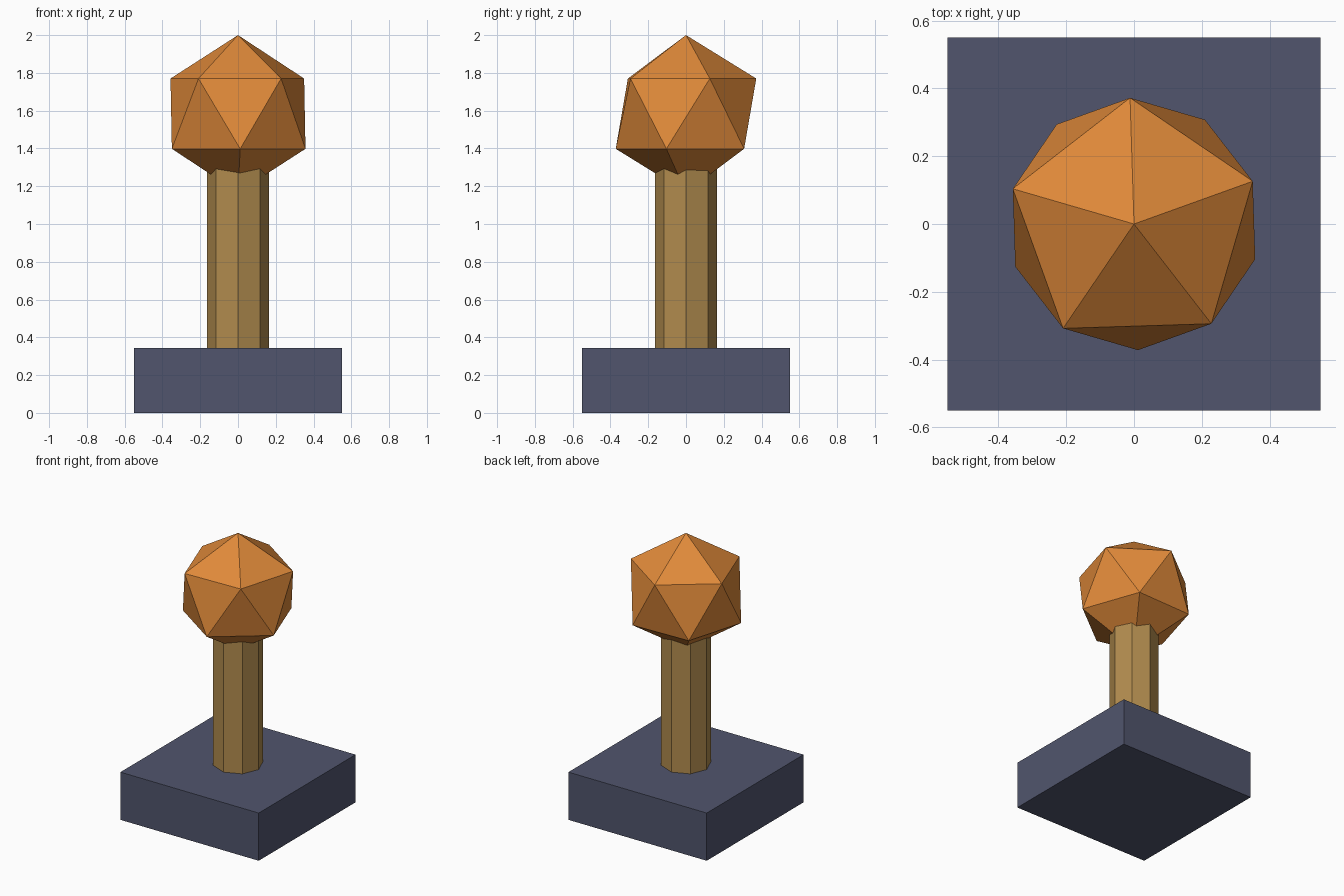
import bpy, bmesh, math
from mathutils import Matrix

if "Cube" in bpy.data.objects:
    bpy.data.objects.remove(bpy.data.objects["Cube"])


def material(name, rgb):
    m = bpy.data.materials.new(name)
    m.diffuse_color = (*rgb, 1)
    m.use_nodes = True
    m.node_tree.nodes["Principled BSDF"].inputs["Base Color"].default_value = m.diffuse_color
    return m


def add_object(name, bm, mat):
    bmesh.ops.recalc_face_normals(bm, faces=bm.faces)
    mesh = bpy.data.meshes.new(name)
    bm.to_mesh(mesh)
    bm.free()
    mesh.materials.append(mat)
    obj = bpy.data.objects.new(name, mesh)
    bpy.context.collection.objects.link(obj)
    return obj


slate = material("slate", (0.082, 0.091, 0.153))
wood = material("wood", (0.44, 0.26, 0.076))
orange = material("orange", (0.75, 0.255, 0.042))

BASE_WIDTH, BASE_HEIGHT = 1.10, 0.343
POST_RADIUS, POST_TOP = 0.165, 1.33
BALL_RADIUS = 0.416

# Square base slab
bm = bmesh.new()
bmesh.ops.create_cube(bm, size=1, matrix=Matrix.Translation((0, 0, BASE_HEIGHT / 2))
                      @ Matrix.Diagonal((BASE_WIDTH, BASE_WIDTH, BASE_HEIGHT, 1)))
add_object("base", bm, slate)

# Eight-sided post with its top end inside the ball
bm = bmesh.new()
bmesh.ops.create_cone(bm, cap_ends=True, segments=8, radius1=POST_RADIUS, radius2=POST_RADIUS,
                      depth=POST_TOP - BASE_HEIGHT,
                      matrix=Matrix.Translation((0, 0, (POST_TOP + BASE_HEIGHT) / 2)))
add_object("post", bm, wood)

# Twenty-sided ball: two poles and two staggered rings of five
bm = bmesh.new()
centre = 2 - BALL_RADIUS
ring_z = BALL_RADIUS / math.sqrt(5)


def ring(z, start):
    angles = [math.radians(start + 72 * i) for i in range(5)]
    return [bm.verts.new((2 * ring_z * math.cos(a), 2 * ring_z * math.sin(a), z)) for a in angles]


top = bm.verts.new((0, 0, 2))
bottom = bm.verts.new((0, 0, centre - BALL_RADIUS))
upper = ring(centre + ring_z, 19.8)
lower = ring(centre - ring_z, 55.8)
for i in range(5):
    j = (i + 1) % 5
    bm.faces.new((top, upper[i], upper[j]))
    bm.faces.new((upper[i], lower[i], upper[j]))
    bm.faces.new((lower[i], lower[j], upper[j]))
    bm.faces.new((bottom, lower[j], lower[i]))
add_object("ball", bm, orange)
